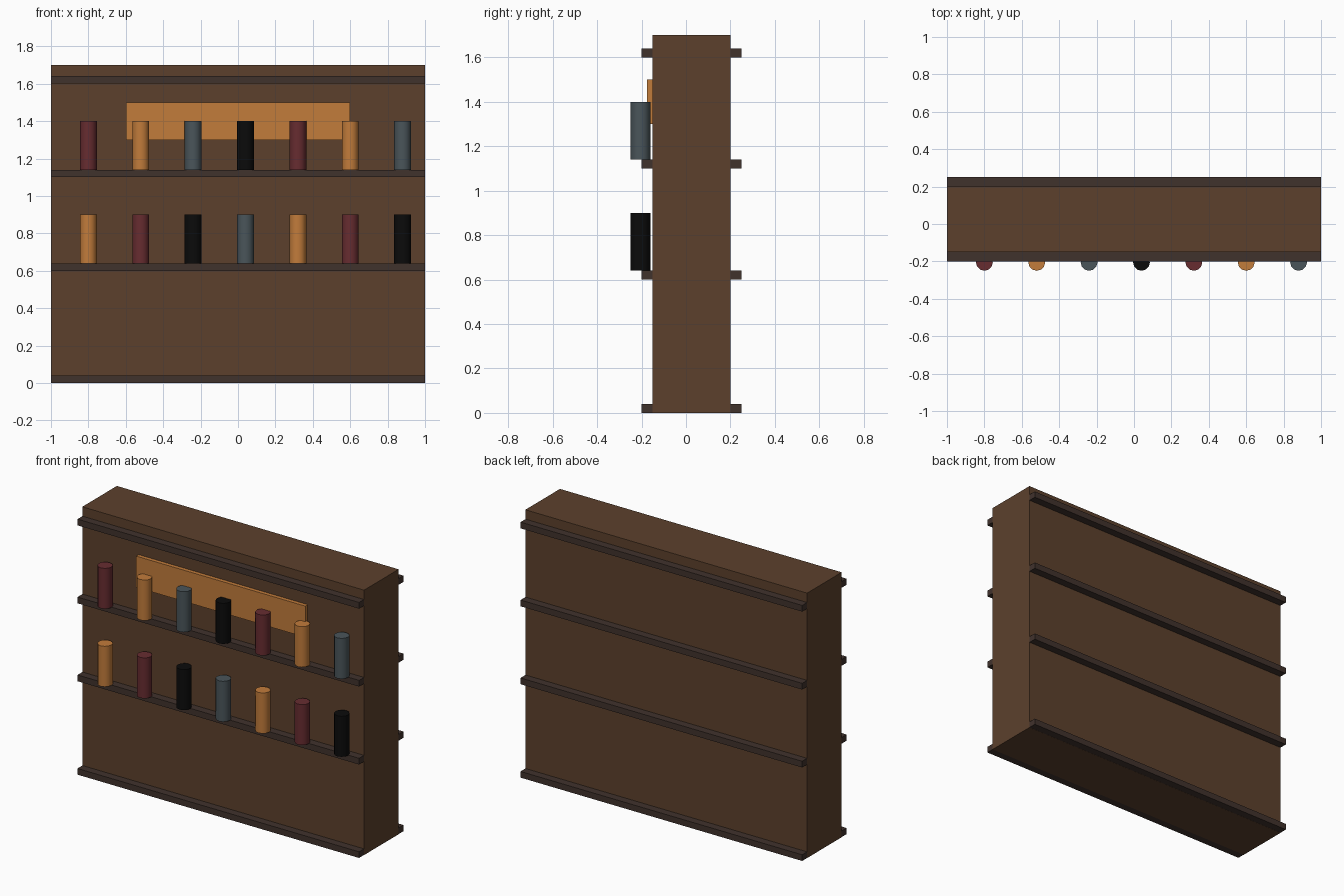
import bpy
import math

if "Cube" in bpy.data.objects:
    bpy.data.objects.remove(bpy.data.objects["Cube"])


def srgb(h):
    vals = [int(h[i:i + 2], 16) / 255 for i in (0, 2, 4)]
    return [v / 12.92 if v <= 0.04045 else ((v + 0.055) / 1.055) ** 2.4 for v in vals] + [1.0]


def material(name, h):
    m = bpy.data.materials.new(name)
    m.diffuse_color = srgb(h)
    m.use_nodes = True
    m.node_tree.nodes["Principled BSDF"].inputs["Base Color"].default_value = m.diffuse_color
    return m


wood = material("brown_wood", "5c402c")
dark = material("dark_wood", "40322c")
amber = material("amber", "c27c3b")
wine = material("wine_red", "672c30")
grey = material("slate_grey", "4a555a")
black = material("black", "0b0b0b")


def box(name, lo, hi, mat):
    bpy.ops.mesh.primitive_cube_add(size=1, location=[(a + b) / 2 for a, b in zip(lo, hi)])
    ob = bpy.context.object
    ob.name = name
    ob.scale = [b - a for a, b in zip(lo, hi)]
    bpy.ops.object.transform_apply(location=False, rotation=False, scale=True)
    ob.data.materials.append(mat)


def bottle(name, x, z, mat):
    bpy.ops.mesh.primitive_cylinder_add(vertices=12, radius=0.045, depth=0.26,
                                        location=(x, -0.205, z + 0.13))
    ob = bpy.context.object
    ob.name = name
    ob.data.materials.append(mat)
    bpy.ops.object.shade_smooth_by_angle(angle=math.radians(40))


# Solid cabinet body
box("cabinet_body", (-1, -0.15, 0), (1, 0.2, 1.7), wood)

# Shelves run through the body and stick out front and back;
# ends sit a hair inside the body so the faces do not coincide
for i, z in enumerate((0.0, 0.6, 1.1, 1.6)):
    box(f"shelf_{i + 1}", (-0.9995, -0.2, max(z, 0.0005)), (0.9995, 0.25, z + 0.04), dark)

# Plain sign board on the front
box("sign_board", (-0.6, -0.175, 1.3), (0.6, -0.15, 1.5), amber)

# Two rows of bottles
rows = {
    "lower": (0.64, [amber, wine, black, grey]),
    "upper": (1.14, [wine, amber, grey, black]),
}
for row, (z, mats) in rows.items():
    for i in range(7):
        bottle(f"{row}_bottle_{i + 1}", -0.8 + 0.28 * i, z, mats[i % 4])
